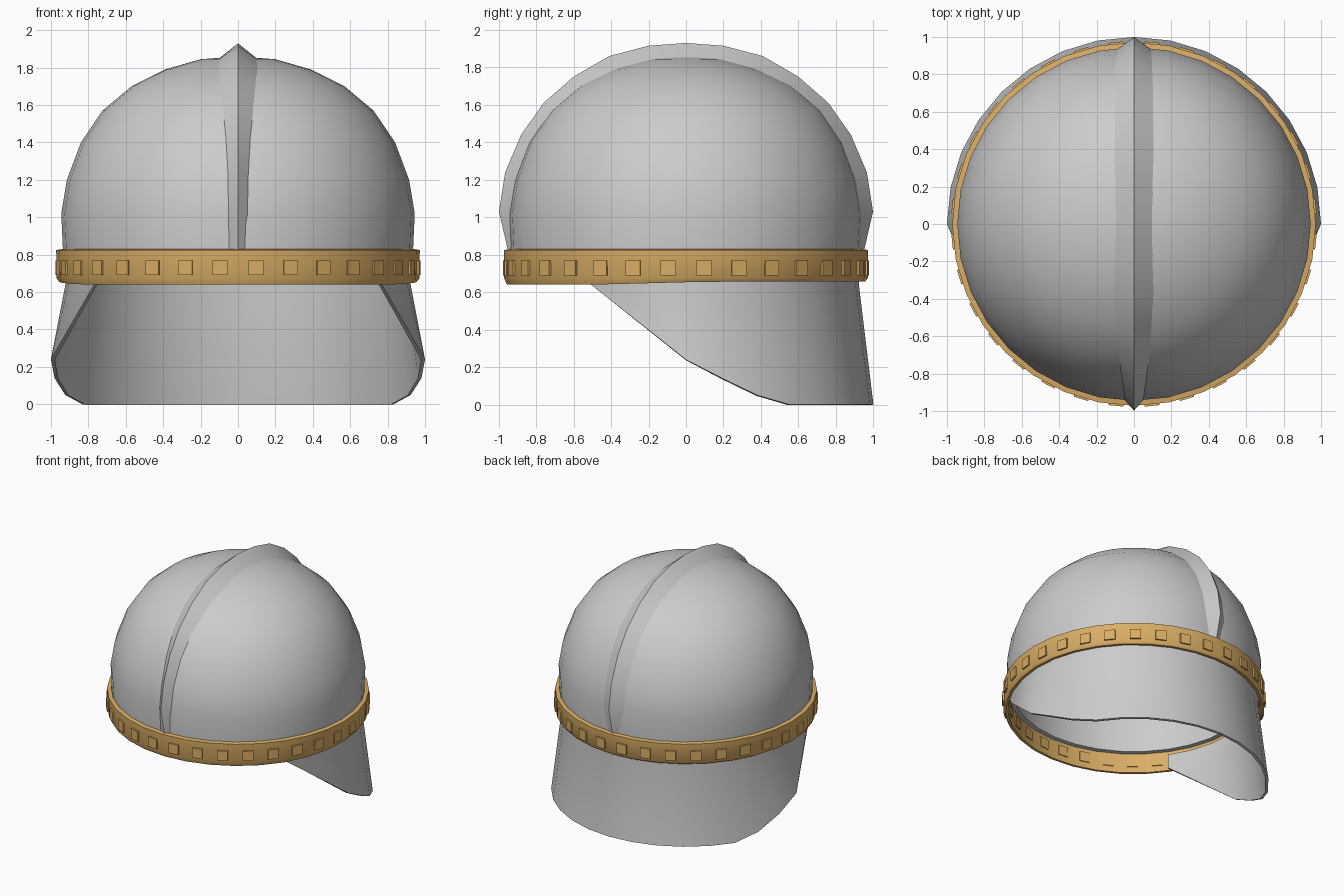
import bpy, bmesh, math
from mathutils import Matrix

if "Cube" in bpy.data.objects:
    bpy.data.objects.remove(bpy.data.objects["Cube"])

SEG = 32
STEP = 2 * math.pi / SEG


def polar(r, t, z):
    return (r * math.sin(t), r * math.cos(t), z)


def finish(name, bm, thickness=0, angle=40, mat=None, recalc=False):
    if recalc:
        bmesh.ops.recalc_face_normals(bm, faces=bm.faces)
    me = bpy.data.meshes.new(name)
    bm.to_mesh(me)
    bm.free()
    ob = bpy.data.objects.new(name, me)
    bpy.context.collection.objects.link(ob)
    if mat:
        me.materials.append(mat)
    bpy.ops.object.select_all(action='DESELECT')
    ob.select_set(True)
    bpy.context.view_layer.objects.active = ob
    if thickness:
        mod = ob.modifiers.new("shell", 'SOLIDIFY')
        mod.thickness = thickness
        mod.offset = -1
        bpy.ops.object.modifier_apply(modifier="shell")
    if angle:
        bpy.ops.object.shade_smooth_by_angle(angle=math.radians(angle))
    return ob


def lathe(bm, profile, closed=False):
    rings = [[bm.verts.new(polar(r, i * STEP, z)) for i in range(SEG)] for r, z in profile]
    pairs = list(zip(rings, rings[1:]))
    if closed:
        pairs.append((rings[-1], rings[0]))
    for a, b in pairs:
        for i in range(SEG):
            j = (i + 1) % SEG
            bm.faces.new((a[i], b[i], b[j], a[j]))
    return rings


brass = bpy.data.materials.new("brass")
brass.diffuse_color = (0.70, 0.42, 0.13, 1)
brass.use_nodes = True
brass.node_tree.nodes["Principled BSDF"].inputs["Base Color"].default_value = brass.diffuse_color

# Dome shell
dome = [(0.935, 0.80), (0.945, 1.02), (0.915, 1.20), (0.84, 1.40), (0.725, 1.57),
        (0.57, 1.70), (0.39, 1.79), (0.20, 1.845)]
bm = bmesh.new()
rings = lathe(bm, dome)
tip = bm.verts.new((0, 0, 1.86))
for i in range(SEG):
    bm.faces.new((rings[-1][i], tip, rings[-1][(i + 1) % SEG]))
finish("dome", bm, thickness=0.035)

# Raised crest running from front to back over the dome
ridge = [(0.945, 0.80), (0.998, 1.03), (0.965, 1.24), (0.88, 1.44), (0.76, 1.61),
         (0.60, 1.75), (0.41, 1.86), (0.20, 1.915)]
front_w = [0.05, 0.055, 0.057, 0.068, 0.085, 0.10, 0.11, 0.105]
back_w = [0.05, 0.095, 0.10, 0.105, 0.11, 0.11, 0.11, 0.105]


def station(side, k):
    w = (front_w if side < 0 else back_w)[k]
    (r, z), (ry, rz) = dome[k], ridge[k]
    y = side * math.sqrt(max((r * 0.992) ** 2 - w * w, 0))
    return [(-w, y, z - 0.003), (0, side * ry, rz), (w, y, z - 0.003)]


path = [station(-1, k) for k in range(8)]
path.append([(-0.10, 0, 1.85), (0, 0, 1.93), (0.10, 0, 1.85)])
path += [station(1, k) for k in reversed(range(8))]
bm = bmesh.new()
rows = [[bm.verts.new(p) for p in s] for s in path]
for a, b in zip(rows, rows[1:]):
    for c in (0, 1):
        bm.faces.new((a[c], a[c + 1], b[c + 1], b[c]))
finish("crest", bm, angle=35)

# Brow band, slightly higher at the back
bm = bmesh.new()
lathe(bm, [(0.955, 0.64), (0.97, 0.675), (0.972, 0.825), (0.94, 0.83), (0.935, 0.64)], closed=True)
for v in bm.verts:
    if v.co.z < 0.65:
        v.co.z += 0.016 * min(max((v.co.y + 0.5) / 0.6, 0), 1)
finish("brow_band", bm, mat=brass, recalc=True)

# Square studs around the band, passing through it
bm = bmesh.new()
for i in range(SEG):
    m = (Matrix.Rotation((i + 0.5) * STEP, 4, 'Z') @ Matrix.Translation((0, 0.951, 0.73))
         @ Matrix.Diagonal((0.08, 0.052, 0.08, 1)))
    bmesh.ops.create_cube(bm, size=1, matrix=m)
finish("band_studs", bm, angle=0, mat=brass)

# Flared neck guard: full depth behind, tapering to points at the sides
bm = bmesh.new()
N = 11
edge_z = {8: 0.24, 7: 0.14, 6: 0.05}
top, mid, low = {}, {}, {}
for i in range(-N, N + 1):
    top[i] = bm.verts.new(polar(0.93, i * STEP, 0.76))
    mid[i] = bm.verts.new(polar(0.922, i * STEP, 0.645))
    if abs(i) <= 8:
        low[i] = bm.verts.new(polar(1.0, i * STEP, edge_z.get(abs(i), 0)))
for i in range(-N, N):
    j = i + 1
    bm.faces.new((mid[i], top[i], top[j], mid[j]))
    a, b = low[max(-8, min(8, i))], low[max(-8, min(8, j))]
    bm.faces.new((a, mid[i], mid[j]) if a == b else (a, mid[i], mid[j], b))
finish("neck_guard", bm, thickness=0.02, angle=30)
